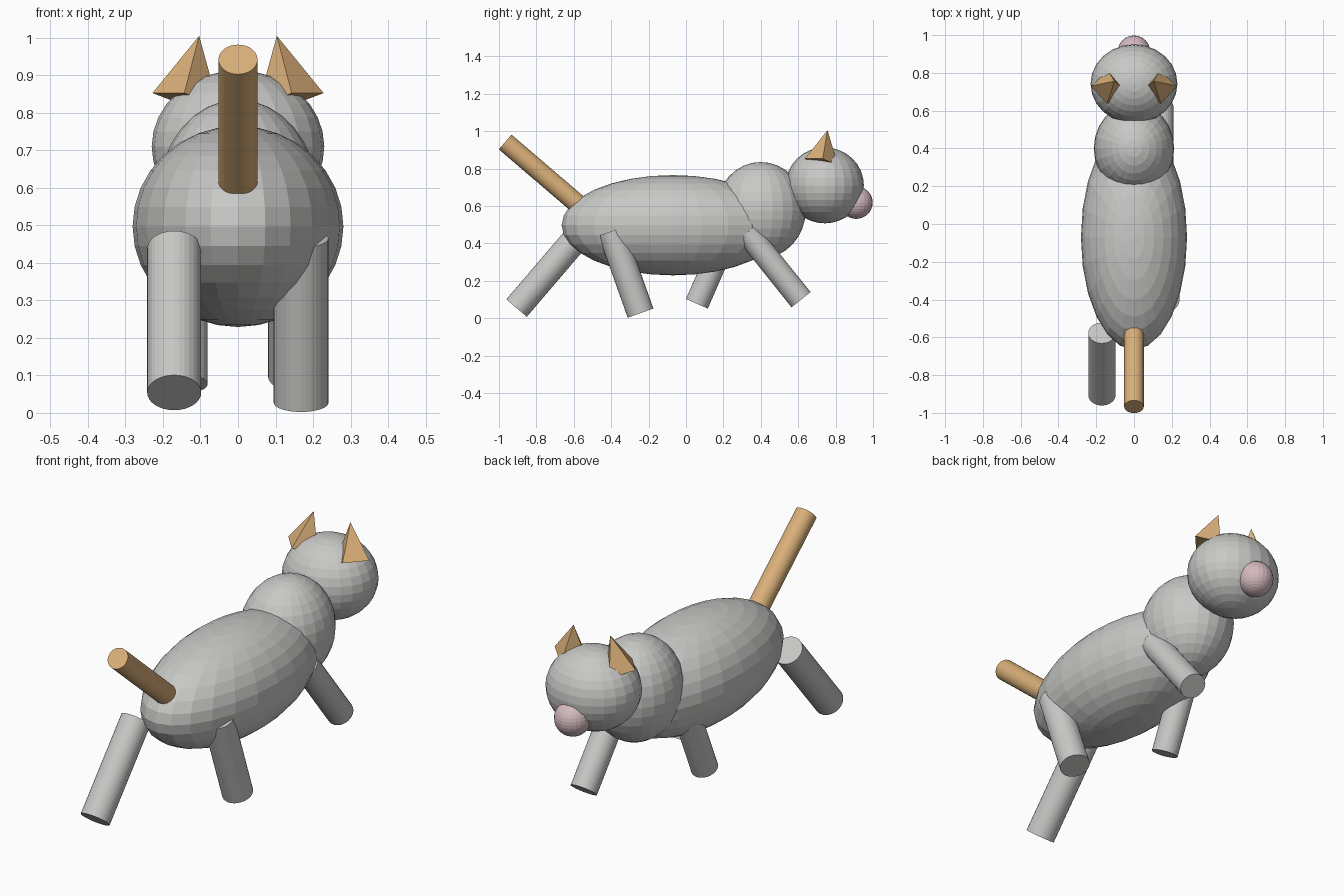
import bpy
import bmesh
from math import radians
from mathutils import Matrix, Vector

if "Cube" in bpy.data.objects:
    bpy.data.objects.remove(bpy.data.objects["Cube"], do_unlink=True)


def material(name, rgb):
    color = (*rgb, 1)
    mat = bpy.data.materials.new(name)
    mat.use_nodes = True
    mat.diffuse_color = color
    mat.node_tree.nodes["Principled BSDF"].inputs["Base Color"].default_value = color
    return mat


GREY = material("grey fur", (0.58, 0.58, 0.57))
TAN = material("tan", (0.70, 0.43, 0.19))
PINK = material("pink", (0.66, 0.49, 0.52))


def finish(bm, name, mat):
    bmesh.ops.recalc_face_normals(bm, faces=bm.faces)
    mesh = bpy.data.meshes.new(name)
    bm.to_mesh(mesh)
    bm.free()
    mesh.materials.append(mat)
    obj = bpy.data.objects.new(name, mesh)
    bpy.context.collection.objects.link(obj)
    return obj


def ellipsoid(name, center, radii, mat):
    bm = bmesh.new()
    matrix = Matrix.Translation(center) @ Matrix.Diagonal((*radii, 1))
    bmesh.ops.create_uvsphere(bm, u_segments=24, v_segments=16, radius=1, matrix=matrix)
    return finish(bm, name, mat)


def rod(name, start, direction, length, radius, mat):
    """Cylinder running from start along direction."""
    axis = Vector(direction).normalized()
    middle = Vector(start) + axis * length / 2
    matrix = Matrix.Translation(middle) @ axis.to_track_quat("Z", "Y").to_matrix().to_4x4()
    bm = bmesh.new()
    bmesh.ops.create_cone(bm, cap_ends=True, segments=32, radius1=radius,
                          radius2=radius, depth=length, matrix=matrix)
    return finish(bm, name, mat)


def ear(name, side):
    """Square pyramid leaning inward on the head."""
    edge = Vector((0.667, 0.745, 0)).normalized()
    axis = Vector((-0.206, 0.184, 0.961)).normalized()
    frame = Matrix((edge, axis.cross(edge), axis)).transposed().to_4x4()
    matrix = (Matrix.Diagonal((side, 1, 1, 1)) @ Matrix.Translation((0.14, 0.724, 0.835))
              @ frame @ Matrix.Translation((0, 0, 0.0885)) @ Matrix.Rotation(radians(45), 4, "Z"))
    bm = bmesh.new()
    bmesh.ops.create_cone(bm, cap_ends=True, segments=4, radius1=0.09,
                          radius2=0, depth=0.177, matrix=matrix)
    return finish(bm, name, TAN)


# Rounded masses
ellipsoid("body", (0, -0.07, 0.497), (0.281, 0.595, 0.268), GREY)
ellipsoid("chest", (0, 0.40, 0.577), (0.213, 0.24, 0.258), GREY)
ellipsoid("head", (0, 0.742, 0.71), (0.23, 0.209, 0.203), GREY)
ellipsoid("nose", (0, 0.91, 0.618), (0.087, 0.088, 0.087), PINK)

# Legs, each from its foot upward in a running stride
rod("rear_right_leg", (-0.17, -0.906, 0.054), (0, 0.65, 0.76), 0.506, 0.072, GREY)
rod("rear_left_leg", (0.168, -0.243, 0.027), (0, -0.335, 0.942), 0.465, 0.073, GREY)
rod("front_right_leg", (-0.145, 0.058, 0.077), (0, 0.4, 0.916), 0.46, 0.064, GREY)
rod("front_left_leg", (0.145, 0.615, 0.099), (0, -0.625, 0.78), 0.46, 0.065, GREY)

# Tail and ears
rod("tail", (0, -0.967, 0.942), (0, 0.76, -0.65), 0.58, 0.052, TAN)
ear("left_ear", 1)
ear("right_ear", -1)
